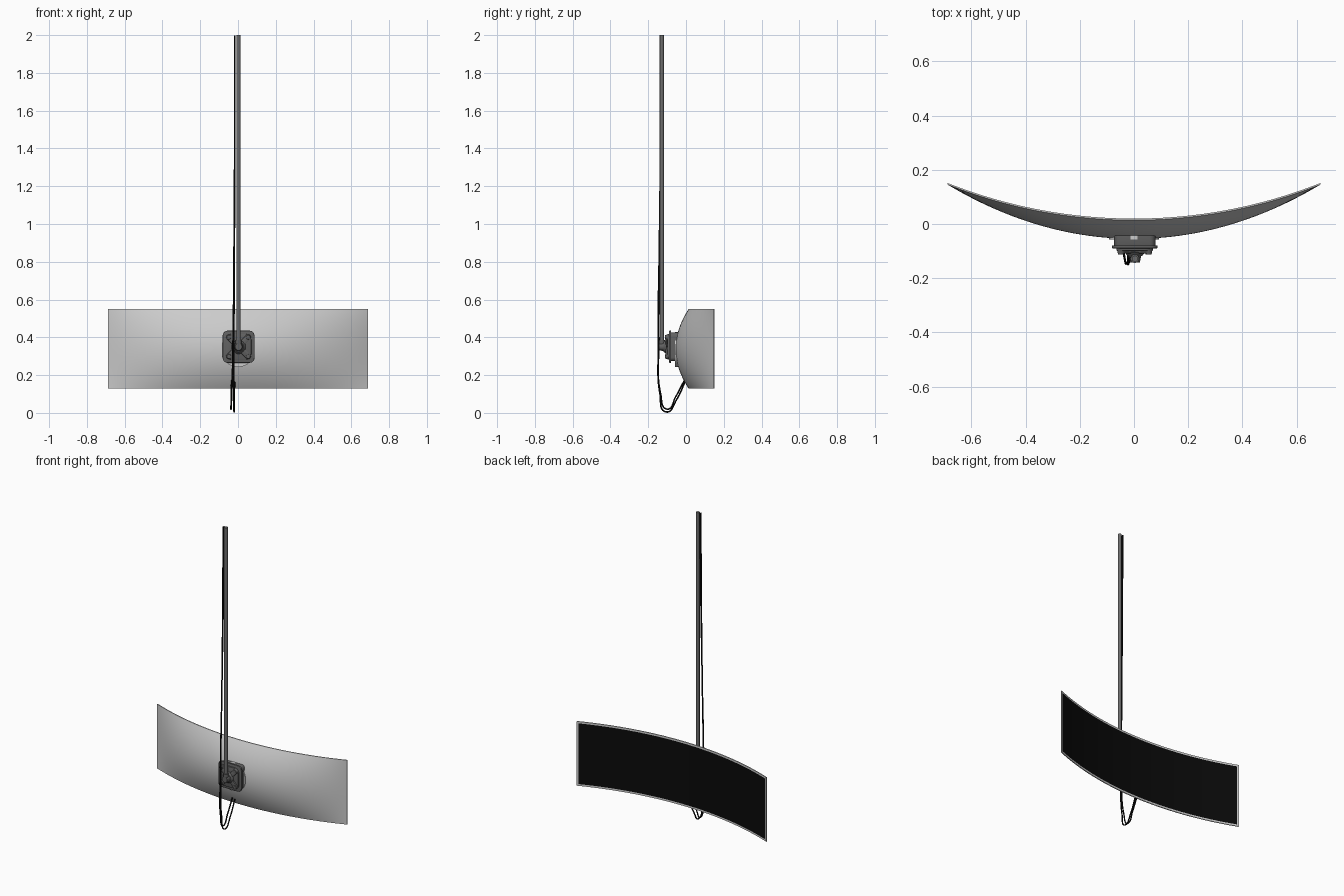
import bpy, bmesh, math
from mathutils import Vector, Matrix

cube = bpy.data.objects.get("Cube")
if cube:
    bpy.data.objects.remove(cube, do_unlink=True)


def material(name, value):
    m = bpy.data.materials.new(name)
    m.use_nodes = True
    color = (value, value, value, 1)
    m.diffuse_color = color
    m.node_tree.nodes["Principled BSDF"].inputs["Base Color"].default_value = color
    return m


SILVER = material("silver shell", 0.6)
BLACK = material("black display", 0.003)
DARK = material("dark grey metal", 0.12)
POLE = material("grey pole", 0.15)
RUBBER = material("black rubber", 0.004)


def finish(name, bm, *mats):
    bmesh.ops.recalc_face_normals(bm, faces=bm.faces)
    mesh = bpy.data.meshes.new(name)
    bm.to_mesh(mesh)
    bm.free()
    ob = bpy.data.objects.new(name, mesh)
    bpy.context.collection.objects.link(ob)
    for m in mats:
        mesh.materials.append(m)
    bpy.ops.object.select_all(action='DESELECT')
    ob.select_set(True)
    bpy.context.view_layer.objects.active = ob
    bpy.ops.object.shade_smooth_by_angle(angle=math.radians(35))
    return ob


def plate(name, mat, center, size, y0, y1, corner=0.02, edge=0.003, turn=0):
    # Rounded rectangle in the xz plane, extruded from y0 to y1
    bm = bmesh.new()
    bmesh.ops.create_cube(bm, size=1)
    bmesh.ops.scale(bm, vec=(size[0], y1 - y0, size[1]), verts=bm.verts)
    rim = [e for e in bm.edges if abs(e.verts[0].co.y - e.verts[1].co.y) > 1e-5]
    bmesh.ops.bevel(bm, geom=rim, offset=corner, segments=5, affect='EDGES', profile=0.5)
    if edge:
        front = min(bm.faces, key=lambda f: f.calc_center_median().y)
        bmesh.ops.bevel(bm, geom=list(front.edges), offset=edge, segments=2,
                        affect='EDGES', profile=0.5)
    bmesh.ops.rotate(bm, matrix=Matrix.Rotation(turn, 3, 'Y'), verts=bm.verts)
    bmesh.ops.translate(bm, vec=(center[0], (y0 + y1) / 2, center[1]), verts=bm.verts)
    return finish(name, bm, mat)


def rod(name, mat, start, end, r1, r2=None, sides=24):
    a, b = Vector(start), Vector(end)
    bm = bmesh.new()
    bmesh.ops.create_cone(bm, cap_ends=True, segments=sides, radius1=r1,
                          radius2=r1 if r2 is None else r2, depth=(b - a).length)
    turn = (b - a).to_track_quat('Z', 'Y').to_matrix()
    bmesh.ops.rotate(bm, matrix=turn, verts=bm.verts)
    bmesh.ops.translate(bm, vec=(a + b) / 2, verts=bm.verts)
    return finish(name, bm, mat)


# Curved screen: concave display side, bulging shell side
HALF_W, HALF_H, MID_Z, RADIUS = 0.688, 0.211, 0.339, 1.87
BORDER = 0.012


def spaced(half, count):
    inner = half - BORDER
    return [-half] + [-inner + 2 * inner * i / count for i in range(count + 1)] + [half]


def display_y(x):
    return 0.02 + RADIUS - math.sqrt(RADIUS ** 2 - x * x)


def shell_y(x, z):
    u, v = x / HALF_W, z / HALF_H
    return display_y(x) - 0.006 - 0.069 * (1 - u * u) * (1 - v * v)


def build_screen():
    bm = bmesh.new()
    xs, zs = spaced(HALF_W, 48), spaced(HALF_H, 24)
    back = [[bm.verts.new((x, display_y(x), MID_Z + z)) for z in zs] for x in xs]
    front = [[bm.verts.new((x, shell_y(x, z), MID_Z + z)) for z in zs] for x in xs]
    nx, nz = len(xs) - 1, len(zs) - 1
    for i in range(nx):
        for j in range(nz):
            for side in (front, back):
                f = bm.faces.new((side[i][j], side[i + 1][j],
                                  side[i + 1][j + 1], side[i][j + 1]))
                inside = 0 < i < nx - 1 and 0 < j < nz - 1
                f.material_index = int(side is back and inside)
    for i in range(nx):
        for j in (0, nz):
            bm.faces.new((front[i][j], front[i + 1][j], back[i + 1][j], back[i][j]))
    for j in range(nz):
        for i in (0, nx):
            bm.faces.new((front[i][j], front[i][j + 1], back[i][j + 1], back[i][j]))
    finish("curved_screen", bm, SILVER, BLACK)


build_screen()
rod("mount_disc", SILVER, (0, -0.03, 0.335), (0, -0.057, 0.335), 0.092, sides=48)

# Wall bracket: body, flange, stepped cover
CX, CZ = 0.003, 0.35
plate("bracket_body", DARK, (CX, CZ), (0.152, 0.152), -0.082, -0.04)
plate("bracket_flange", DARK, (CX, CZ), (0.168, 0.17), -0.09, -0.08, corner=0.025)
plate("bracket_cover", DARK, (CX, CZ), (0.135, 0.135), -0.099, -0.089, corner=0.03)

# Raised cross arms with a bolt at each corner
for side in (-1, 1):
    plate("cross_arm", DARK, (CX, CZ), (0.165, 0.03), -0.108, -0.097,
          corner=0.013, turn=side * math.pi / 4)
    for up in (-1, 1):
        bx, bz = CX + side * 0.051, CZ + up * 0.051
        rod("corner_bolt", DARK, (bx, -0.097, bz), (bx, -0.112, bz), 0.014, 0.011, 16)

# Pivot joint and hanging pole
rod("pivot_base", DARK, (CX, -0.104, CZ), (CX, -0.118, CZ), 0.038, 0.027, 32)
rod("pivot_knob", DARK, (CX, -0.117, CZ), (CX, -0.143, CZ), 0.024, 0.018, 32)
rod("pole_collar", DARK, (CX, -0.128, 0.33), (CX, -0.128, 0.385), 0.016)
rod("pole", POLE, (CX, -0.128, 0.34), (CX, -0.128, 2), 0.011)


# Two cables hang beside the pole and loop back into the shell
def cable(name, points, radius=0.0042):
    data = bpy.data.curves.new(name, 'CURVE')
    data.dimensions = '3D'
    data.bevel_depth = radius
    data.bevel_resolution = 2
    data.resolution_u = 10
    data.use_fill_caps = True
    sp = data.splines.new('BEZIER')
    sp.bezier_points.add(len(points) - 1)
    for p, co in zip(sp.bezier_points, points):
        p.co = co
        p.handle_left_type = p.handle_right_type = 'AUTO'
    data.materials.append(RUBBER)
    ob = bpy.data.objects.new(name, data)
    bpy.context.collection.objects.link(ob)
    bpy.ops.object.select_all(action='DESELECT')
    ob.select_set(True)
    bpy.context.view_layer.objects.active = ob
    bpy.ops.object.convert(target='MESH')
    bpy.ops.object.shade_smooth()


cable("power_cable", [(-0.016, -0.131, 1.998), (-0.017, -0.135, 1.4), (-0.019, -0.141, 0.9),
                      (-0.022, -0.147, 0.35), (-0.022, -0.138, 0.1), (-0.021, -0.106, 0.005),
                      (-0.02, -0.05, 0.07), (-0.018, -0.005, 0.165)])
cable("signal_cable", [(-0.016, -0.123, 1.998), (-0.018, -0.129, 1.4), (-0.021, -0.138, 0.9),
                       (-0.027, -0.145, 0.35), (-0.033, -0.134, 0.1), (-0.037, -0.1, 0.02),
                       (-0.036, -0.055, 0.085), (-0.034, -0.009, 0.172)])
